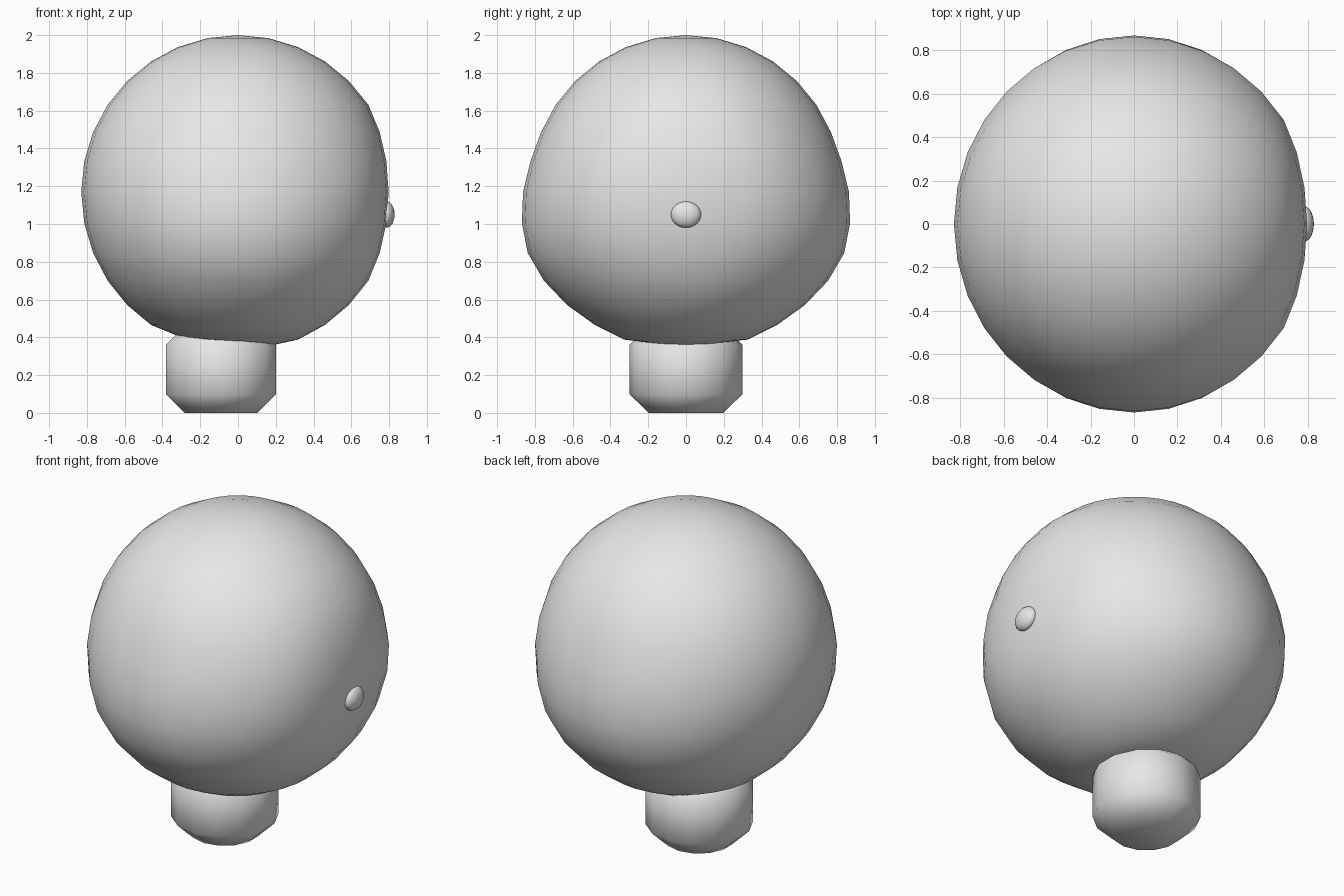
import bpy, bmesh
from mathutils import Matrix

cube = bpy.data.objects.get("Cube")
if cube:
    bpy.data.objects.remove(cube, do_unlink=True)

grey = bpy.data.materials.new("plain grey")
grey.use_nodes = True
COLOR = (0.8, 0.8, 0.8, 1)
grey.diffuse_color = COLOR
grey.node_tree.nodes["Principled BSDF"].inputs["Base Color"].default_value = COLOR


def finish(name, bm):
    """Turn a bmesh into a smooth grey object."""
    bmesh.ops.recalc_face_normals(bm, faces=bm.faces)
    mesh = bpy.data.meshes.new(name)
    bm.to_mesh(mesh)
    bm.free()
    mesh.materials.append(grey)
    mesh.shade_smooth()
    obj = bpy.data.objects.new(name, mesh)
    bpy.context.collection.objects.link(obj)
    return obj


def ball(radius, segments, rings):
    bm = bmesh.new()
    bmesh.ops.create_uvsphere(bm, u_segments=segments, v_segments=rings, radius=radius)
    return bm


def interpolate(table, value):
    for (a, fa), (b, fb) in zip(table, table[1:]):
        if a <= value <= b:
            return fa + (fb - fa) * (value - a) / (b - a)
    return table[0][1] if value < table[0][0] else table[-1][1]


# Head: a ball with wide cheeks, a flatter face and a sloping underside
CENTER = 1.17
CHEEKS = [(0.35, 1.02), (0.6, 1.08), (0.8, 1.1), (1.05, 1.06), (1.4, 1.0)]
head = ball(0.83, 32, 16)
for v in head.verts:
    x, y, z = v.co
    if z < 0:
        z *= 1.02
    z += CENTER
    y *= interpolate(CHEEKS, z)
    if x > 0.7:
        x = 0.7 + (x - 0.7) * 0.75
    v.co = (x, y, max(z, 0.372 - 0.11 * x))
finish("head", head)

# Nose: a small squashed ball on the face
nose = ball(1, 24, 12)
bmesh.ops.scale(nose, vec=(0.043, 0.08, 0.07), verts=nose.verts)
bmesh.ops.translate(nose, vec=(0.786, 0, 1.05), verts=nose.verts)
finish("nose", nose)

# Neck: a short cylinder with chamfered ends
neck = bmesh.new()
bmesh.ops.create_cone(neck, cap_ends=True, segments=14, radius1=0.3, radius2=0.3,
                      depth=0.46, matrix=Matrix.Translation((-0.09, 0, 0.23)))
rims = [e for e in neck.edges if abs(e.verts[0].co.z - e.verts[1].co.z) < 0.01]
bmesh.ops.bevel(neck, geom=rims, offset=0.1, segments=1, affect='EDGES')
finish("neck", neck)
